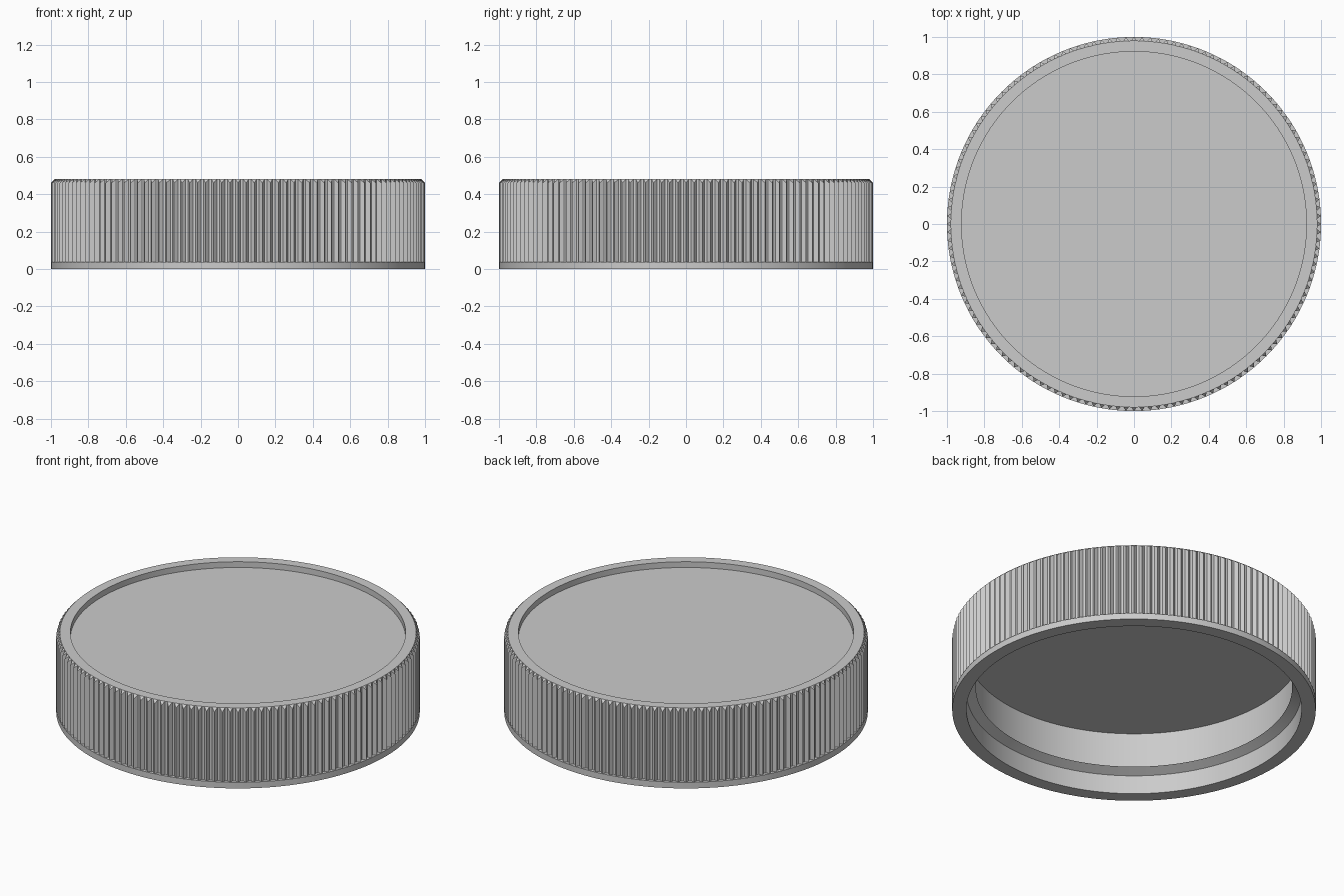
import bpy, bmesh, math

if "Cube" in bpy.data.objects:
    bpy.data.objects.remove(bpy.data.objects["Cube"])

RIBS = 144
HALF_RIB = 0.015      # half the rib width, as an angle in radians

grey = bpy.data.materials.new("plain_grey")
grey.diffuse_color = (0.6, 0.6, 0.6, 1)
grey.use_nodes = True
grey.node_tree.nodes["Principled BSDF"].inputs["Base Color"].default_value = grey.diffuse_color

# Each rib takes three points round the ring: root, tip, root
angles = [2 * math.pi * i / RIBS + k * HALF_RIB
          for i in range(RIBS) for k in (-1, 0, 1)]
N = len(angles)


def circle(r, z):
    return ((r, z), (r, z))


# Profile from inner ceiling, down the inside, up the outside, into the recess:
# (radius, z) at rib roots and (radius, z) at rib tips
profile = [
    circle(0.922, 0.38),           # inner ceiling edge
    circle(0.922, 0.17),           # snap bead top
    circle(0.87, 0.1415),          # snap bead crest
    circle(0.922, 0.113),          # snap bead bottom
    circle(0.922, 0.0),            # lip inside
    circle(1.0, 0.0),              # lip outside
    circle(1.0, 0.037),            # base band top
    ((0.98, 0.037), (1.0, 0.037)), # rib bottoms
    ((0.98, 0.48), (1.0, 0.46)),   # rib tops, tips chamfered
    circle(0.98, 0.48),            # rim outside
    circle(0.922, 0.48),           # rim inside
    circle(0.922, 0.445),          # recess floor edge
]

bm = bmesh.new()
rings = []
for root, tip in profile:
    ring = []
    for i, a in enumerate(angles):
        r, z = tip if i % 3 == 1 else root
        ring.append(bm.verts.new((r * math.cos(a), r * math.sin(a), z)))
    rings.append(ring)

for lower, upper in zip(rings, rings[1:]):
    for i in range(N):
        j = (i + 1) % N
        bm.faces.new((lower[i], lower[j], upper[j], upper[i]))

# Flat inner ceiling and recessed top
bm.faces.new(rings[0][::-1])
bm.faces.new(rings[-1])

# Merge the rib ends into the band and rim
bmesh.ops.remove_doubles(bm, verts=bm.verts[:], dist=1e-5)
bmesh.ops.recalc_face_normals(bm, faces=bm.faces[:])

mesh = bpy.data.meshes.new("ribbed_cap")
bm.to_mesh(mesh)
bm.free()
mesh.materials.append(grey)
cap = bpy.data.objects.new("ribbed_cap", mesh)
bpy.context.collection.objects.link(cap)
bpy.context.view_layer.objects.active = cap
cap.select_set(True)
bpy.ops.object.shade_smooth_by_angle(angle=math.radians(20))
